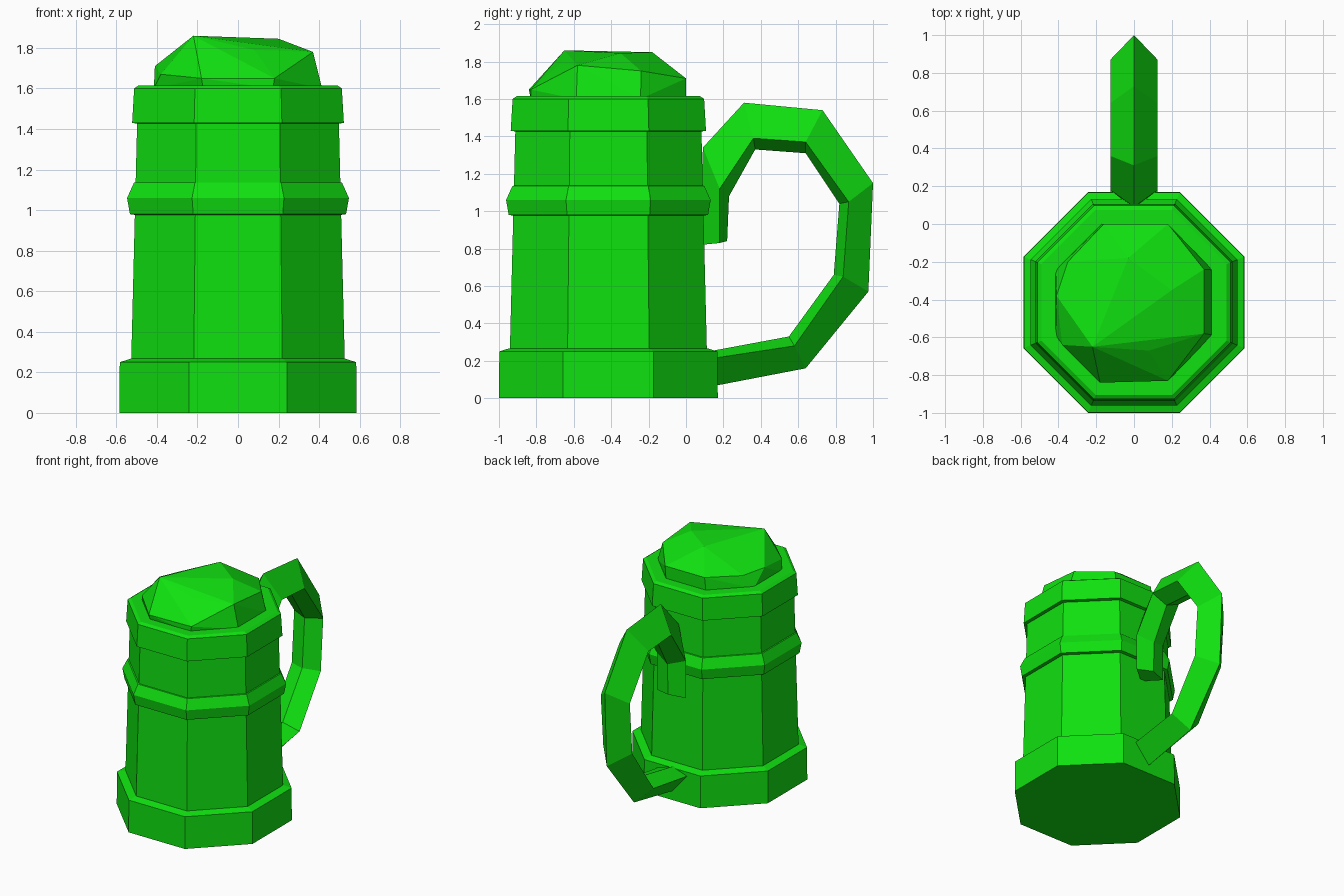
import bpy, bmesh, math
from mathutils import Vector

if "Cube" in bpy.data.objects:
    bpy.data.objects.remove(bpy.data.objects["Cube"], do_unlink=True)

CENTRE_Y = -0.415
green = bpy.data.materials.new("bright green")
green.use_nodes = True
colour = (0.005, 0.75, 0.005, 1)
green.diffuse_color = colour
green.node_tree.nodes["Principled BSDF"].inputs["Base Color"].default_value = colour


def finish(name, bm):
    bmesh.ops.recalc_face_normals(bm, faces=bm.faces)
    mesh = bpy.data.meshes.new(name)
    bm.to_mesh(mesh)
    bm.free()
    mesh.materials.append(green)
    obj = bpy.data.objects.new(name, mesh)
    bpy.context.collection.objects.link(obj)
    return obj


def loft(name, rings):
    """Skin a list of closed rings and cap both ends."""
    bm = bmesh.new()
    loops = [[bm.verts.new(p) for p in ring] for ring in rings]
    for a, b in zip(loops, loops[1:]):
        for i in range(len(a)):
            j = (i + 1) % len(a)
            bm.faces.new((a[i], a[j], b[j], b[i]))
    bm.faces.new(loops[0])
    bm.faces.new(loops[-1])
    return finish(name, bm)


def octagon(apothem, z):
    r = apothem / math.cos(math.pi / 8)
    angles = [math.pi / 8 + i * math.pi / 4 for i in range(8)]
    return [(r * math.cos(a), CENTRE_Y + r * math.sin(a), z) for a in angles]


def turned(name, profile):
    return loft(name, [octagon(a, z) for a, z in profile])


# Tankard: foot, tapered body, pointed hoop and rim
turned("foot", [(0.585, 0), (0.583, 0.25), (0.53, 0.267)])
turned("body", [(0.527, 0.24), (0.497, 1.45)])
turned("middle_hoop", [(0.5, 0.975), (0.533, 0.98), (0.547, 1.06), (0.513, 1.135), (0.49, 1.14)])
turned("rim", [(0.49, 1.425), (0.522, 1.43), (0.512, 1.6), (0.49, 1.615)])

# Faceted foam as a hull over a ring and some peaks
foam_points = [
    (-0.22, -0.65, 1.86), (-0.03, -0.18, 1.85), (0.2, -0.35, 1.845),
    (0.08, -0.67, 1.79), (0.37, -0.58, 1.78), (0.37, -0.24, 1.75),
    (0.18, 0, 1.71), (-0.16, 0, 1.71), (-0.35, -0.2, 1.7),
    (-0.41, -0.38, 1.71), (-0.38, -0.64, 1.67),
    (-0.18, -0.84, 1.65), (0.18, -0.83, 1.65),
]
bm = bmesh.new()
for p in foam_points + octagon(0.415, 1.6):
    bm.verts.new(p)
hull = bmesh.ops.convex_hull(bm, input=bm.verts)
spare = {v for v in hull["geom_interior"] if isinstance(v, bmesh.types.BMVert)}
bmesh.ops.delete(bm, geom=list(spare), context="VERTS")
finish("foam", bm)

# Handle: kite section given by its outer, side and inner edges in (y, z)
handle_path = [
    ((0.08, 0.82), (0.18, 0.83), (0.22, 0.84)),
    ((0.09, 1.34), (0.18, 1.12), (0.23, 1.08)),
    ((0.31, 1.58), (0.36, 1.39), (0.37, 1.33)),
    ((0.73, 1.54), (0.64, 1.37), (0.64, 1.31)),
    ((1.0, 1.15), (0.87, 1.05), (0.82, 1.04)),
    ((0.975, 0.57), (0.84, 0.65), (0.79, 0.66)),
    ((0.64, 0.16), (0.58, 0.28), (0.55, 0.33)),
    ((0.12, 0.06), (0.12, 0.21), (0.12, 0.25)),
]
loft("handle", [
    [(0, *outer), (0.125, *side), (0, *inner), (-0.125, *side)]
    for outer, side, inner in handle_path
])
